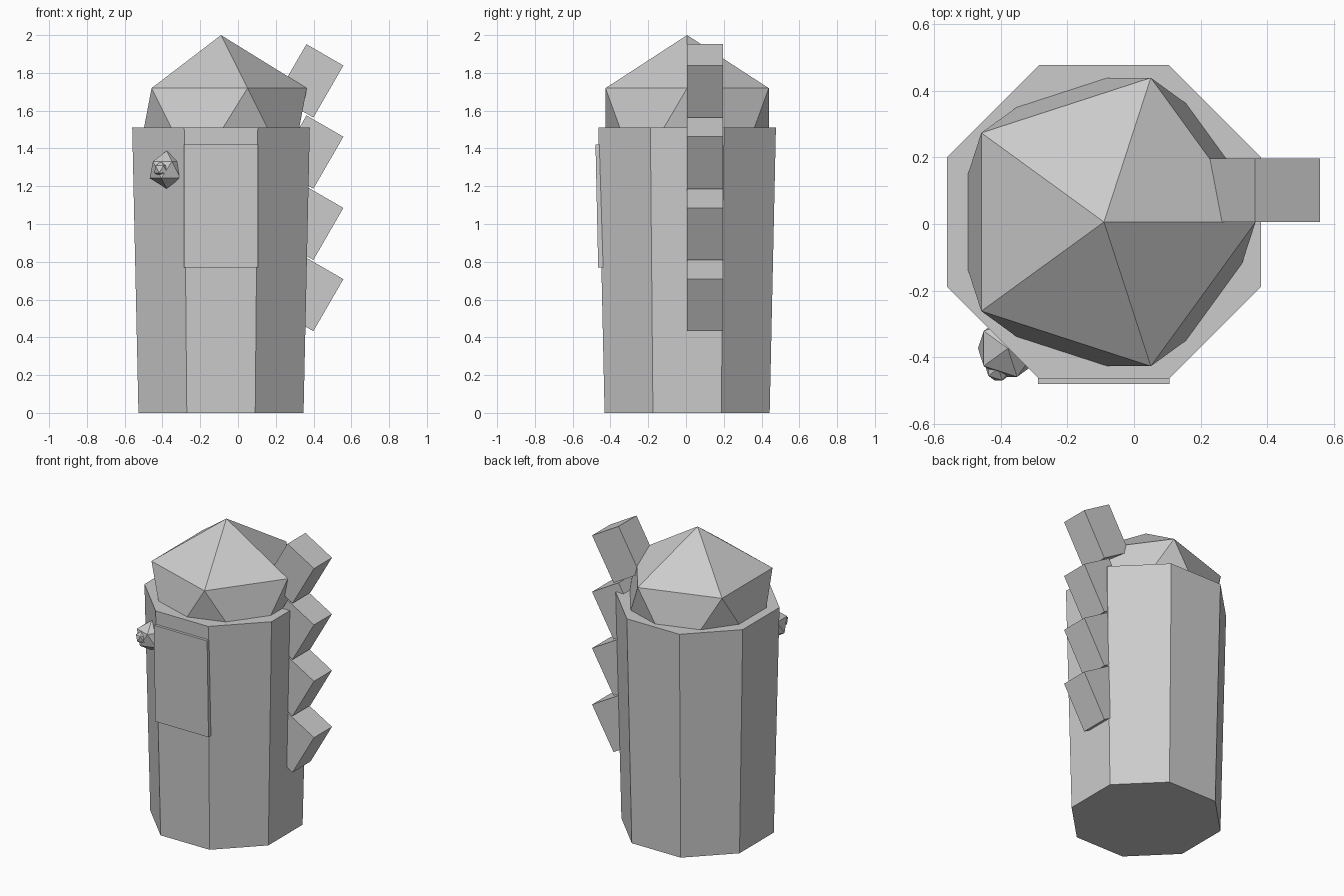
import bpy, bmesh, math
from mathutils import Vector, Matrix

if "Cube" in bpy.data.objects:
    bpy.data.objects.remove(bpy.data.objects["Cube"])

CX, CY = -0.09, 0.006          # body axis

grey = bpy.data.materials.new("stone_grey")
grey.diffuse_color = (0.6, 0.6, 0.6, 1)
grey.use_nodes = True
grey.node_tree.nodes["Principled BSDF"].inputs["Base Color"].default_value = grey.diffuse_color


def finish(name, bm):
    """Turn a bmesh into a flat-shaded grey object."""
    bmesh.ops.recalc_face_normals(bm, faces=bm.faces)
    mesh = bpy.data.meshes.new(name)
    bm.to_mesh(mesh)
    bm.free()
    mesh.materials.append(grey)
    obj = bpy.data.objects.new(name, mesh)
    bpy.context.collection.objects.link(obj)
    return obj


def ball(name, centre, radius):
    """Plain 20-sided ball."""
    bm = bmesh.new()
    bmesh.ops.create_icosphere(bm, subdivisions=1, radius=radius,
                               matrix=Matrix.Translation(centre))
    return finish(name, bm)


def box(name, centre, size, axis, angle):
    """Box of a given size, turned about one axis."""
    bm = bmesh.new()
    bmesh.ops.create_cube(bm, size=1, matrix=Matrix.Translation(centre)
                          @ Matrix.Rotation(angle, 4, axis)
                          @ Matrix.Diagonal((*size, 1)))
    return finish(name, bm)


# Body: eight-sided column, slightly wider at the top
height, flat = 1.51, math.cos(math.pi / 8)
bm = bmesh.new()
bmesh.ops.create_cone(bm, cap_ends=True, segments=8, depth=height,
                      radius1=0.437 / flat, radius2=0.47 / flat,
                      matrix=Matrix.Translation((CX, CY, height / 2))
                      @ Matrix.Rotation(math.pi / 8, 4, 'Z'))
finish("body", bm)

# Head: faceted ball sunk into the top of the body
ball("head", (CX, CY, 1.492), 0.508)

# Front panel: thin plate leaning with the body wall
lean = math.atan2(0.033, height)
box("front_panel", (CX, -0.459, 1.095), (0.394, 0.026, 0.65), 'X', lean)

# Knob and its small tip on the front left corner
ball("knob", (-0.378, -0.373, 1.287), 0.1)
ball("knob_tip", (-0.406, -0.433, 1.29), 0.042)

# Ridge: four tilted blocks up the right side
tilt = math.radians(30)
width, length = 0.226, 0.318
across = Vector((math.cos(tilt), 0, -math.sin(tilt)))
along = Vector((math.sin(tilt), 0, math.cos(tilt)))
for i in range(4):
    corner = Vector((0.558, 0.101, 0.708 + 0.377 * i))
    centre = corner - across * width / 2 - along * length / 2
    box(f"ridge_block_{i + 1}", centre, (width, 0.19, length), 'Y', tilt)
